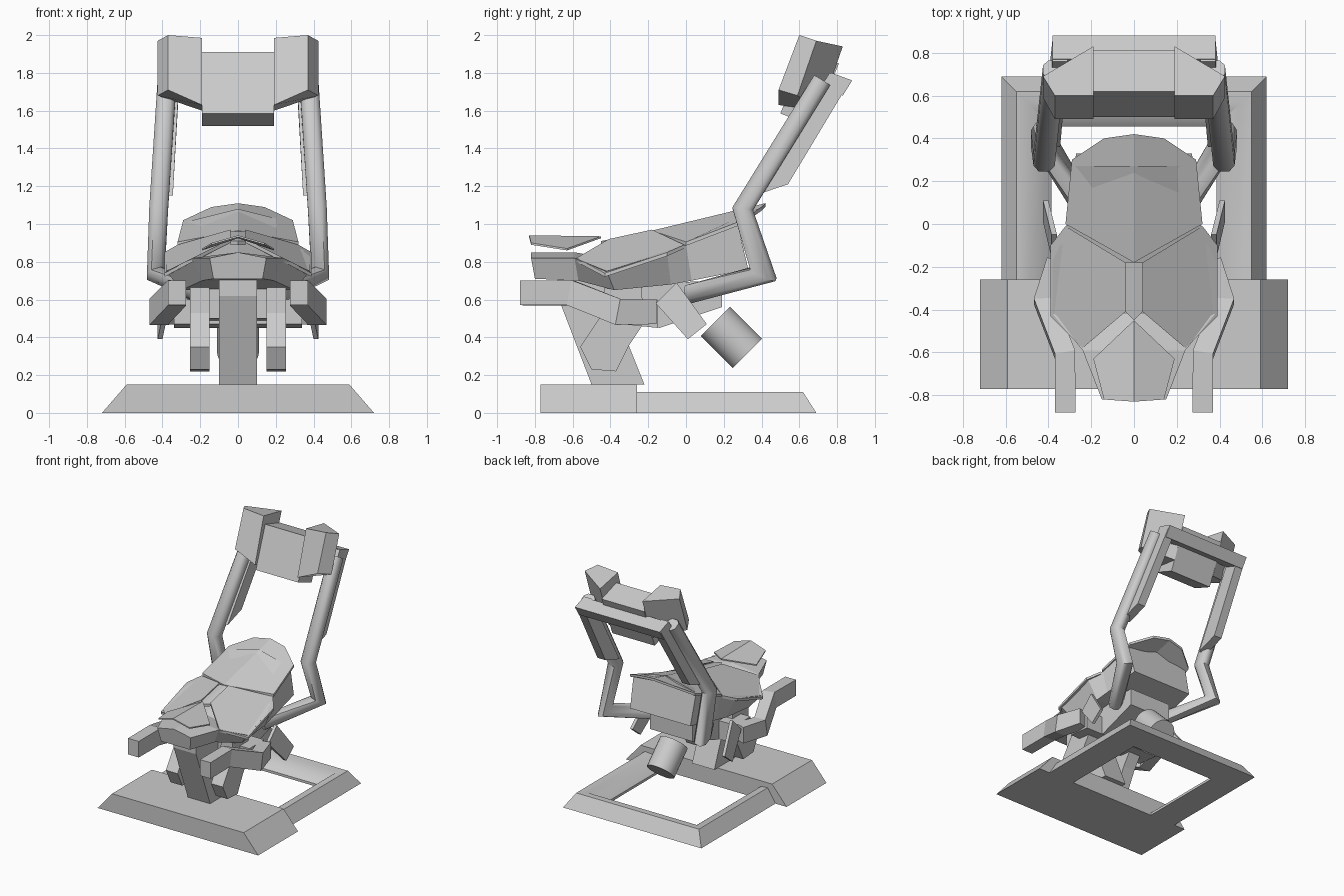
import bpy, bmesh
from math import radians
from mathutils import Vector

cube = bpy.data.objects.get("Cube")
if cube:
    bpy.data.objects.remove(cube, do_unlink=True)

grey = bpy.data.materials.new("plain grey")
grey.use_nodes = True
COLOUR = (0.6, 0.6, 0.6, 1)
grey.diffuse_color = COLOUR
grey.node_tree.nodes["Principled BSDF"].inputs["Base Color"].default_value = COLOUR


def finish(name, bm, smooth=0):
    """Turn a bmesh into a named grey object."""
    bmesh.ops.recalc_face_normals(bm, faces=bm.faces)
    mesh = bpy.data.meshes.new(name)
    bm.to_mesh(mesh)
    bm.free()
    mesh.materials.append(grey)
    ob = bpy.data.objects.new(name, mesh)
    bpy.context.collection.objects.link(ob)
    if smooth:
        bpy.ops.object.select_all(action="DESELECT")
        ob.select_set(True)
        bpy.context.view_layer.objects.active = ob
        bpy.ops.object.shade_smooth_by_angle(angle=radians(smooth))
    return ob


def loft(name, rings, smooth=0, closed=False):
    """Skin a run of equal rings; cap the ends unless closed."""
    bm = bmesh.new()
    rows = [[bm.verts.new(p) for p in ring] for ring in rings]
    n = len(rows[0])
    pairs = list(zip(rows, rows[1:]))
    if closed:
        pairs.append((rows[-1], rows[0]))
    else:
        bm.faces.new(rows[0])
        bm.faces.new(rows[-1])
    for a, b in pairs:
        for i in range(n):
            j = (i + 1) % n
            bm.faces.new((a[i], a[j], b[j], b[i]))
    return finish(name, bm, smooth)


def prism(name, x0, x1, profile):
    """Side profile in y, z pushed across x."""
    return loft(name, [[(x, y, z) for y, z in profile] for x in (x0, x1)])


def slab(name, points, drop):
    """Outline with a thickness going straight down."""
    return loft(name, [points, [(x, y, z - drop) for x, y, z in points]])


def flip(points, side):
    return [(side * x, y, z) for x, y, z in points]


def sweep(name, path, section, smooth=0):
    """Carry a flat section along a path, mitred at each bend."""
    path = [Vector(p) for p in path]
    rings = []
    for i, p in enumerate(path):
        before = (p - path[i - 1]).normalized() if i else None
        after = (path[i + 1] - p).normalized() if i + 1 < len(path) else None
        before, after = before or after, after or before
        tangent = (before + after).normalized()
        across = Vector((1, 0, 0))
        across = (across - tangent * across.dot(tangent)).normalized()
        up = across.cross(tangent)
        grow = 1 / max(0.5, tangent.dot(before))
        rings.append([p + across * u + up * v * grow for u, v in section])
    return loft(name, rings, smooth)


# Floor base: wide front block and a rear frame
loft("base_block", [[(-0.72, y, 0), (0.72, y, 0), (0.59, y, 0.15), (-0.59, y, 0.15)]
                    for y in (-0.77, -0.26)])
frame = [(0, 0), (0.07, 0.11), (0.13, 0.105), (0.235, 0.02), (0.235, 0)]
rings = []
for sx, y_end, inward in ((-1, -0.28, 0), (-1, 0.69, 1), (1, 0.69, 1), (1, -0.28, 0)):
    rings.append([(sx * (0.62 - d), y_end - d * inward, h) for d, h in frame])
loft("base_rear_frame", rings, 50)

# Leaning column and under-seat parts
prism("column", -0.1, 0.1, [(-0.68, 0.62), (-0.5, 0.15), (-0.22, 0.15),
                            (-0.36, 0.5), (-0.36, 0.72), (-0.68, 0.72)])
prism("seat_bracket", -0.19, 0.19, [(-0.4, 0.5), (-0.14, 0.45), (0.19, 0.56),
                                    (0.19, 0.7), (-0.4, 0.68)])
prism("cross_beam", -0.34, 0.34, [(-0.34, 0.47), (-0.15, 0.45), (-0.15, 0.6), (-0.34, 0.6)])

# Rear counterweight cylinder
bm = bmesh.new()
bmesh.ops.create_cone(bm, cap_ends=True, segments=24, radius1=0.11, radius2=0.11, depth=0.24)
weight = finish("counterweight", bm, 40)
weight.location = (0, 0.24, 0.4)
weight.rotation_euler = (radians(45), 0, 0)

# Padded seat body
sections = [(-0.82, -0.8, 0.13, 0.15, 0.71, 0.82), (-0.59, -0.57, 0.19, 0.24, 0.7, 0.82),
            (-0.42, -0.38, 0.3, 0.38, 0.65, 0.75), (-0.1, -0.08, 0.3, 0.38, 0.68, 0.85),
            (0, 0.03, 0.29, 0.31, 0.7, 0.89), (0.27, 0.33, 0.27, 0.28, 0.76, 1.01)]
loft("seat_body", [[(-wb, yb, zb), (wb, yb, zb), (wt, yt, zt),
                    (0, yt, zt + (0.03 if yt < -0.5 else 0.07)), (-wt, yt, zt)]
                   for yt, yb, wb, wt, zb, zt in sections])

# Upper cushion shells, split along the centre ridge
for side, word in ((1, "left"), (-1, "right")):
    slab("back_cushion_" + word, flip([(0, -0.18, 0.965), (0.32, 0, 0.905), (0.29, 0.3, 1.02),
                                       (0.14, 0.4, 1.09), (0, 0.42, 1.11)], side), 0.02)
    slab("side_cushion_" + word, flip([(0.04, -0.18, 0.97), (0.32, -0.01, 0.89),
                                       (0.39, -0.1, 0.85), (0.39, -0.43, 0.74),
                                       (0.24, -0.58, 0.82), (0.04, -0.41, 0.92)], side), 0.02)
    slab("nose_flap_" + word, flip([(0, -0.45, 0.935), (0.19, -0.63, 0.87),
                                    (0.14, -0.82, 0.9), (0, -0.83, 0.94)], side), 0.01)
    slab("ridge_strip_" + word, flip([(0, -0.18, 0.96), (0.04, -0.18, 0.96),
                                      (0.04, -0.41, 0.91), (0, -0.45, 0.91)], side), 0.02)

# Paired parts
bar = [(-0.048, -0.065), (0.048, -0.065), (0.048, 0.065), (-0.048, 0.065)]
tube = [(-0.05, -0.025), (-0.025, -0.05), (0.025, -0.05), (0.05, -0.025),
        (0.05, 0.025), (0.025, 0.05), (-0.025, 0.05), (-0.05, 0.025)]
for side, word in ((1, "left"), (-1, "right")):
    # Forward arm, bowed outward and stepped down
    sweep("front_arm_" + word, flip([(0.322, -0.88, 0.635), (0.322, -0.61, 0.635),
                                     (0.42, -0.36, 0.535), (0.36, -0.17, 0.535)], side), bar)
    # Hanging leg rest
    prism("leg_rest_" + word, side * 0.15, side * 0.255,
          [(-0.43, 0.7), (-0.44, 0.53), (-0.56, 0.35), (-0.5, 0.23), (-0.37, 0.22),
           (-0.3, 0.36), (-0.22, 0.48), (-0.24, 0.7)])
    # Tilted hip plate
    loft("hip_plate_" + word, [flip([(x, -0.16, 0.58), (x, -0.05, 0.69),
                                     (x + 0.04, 0.11, 0.47), (x + 0.04, 0.01, 0.39)], side)
                               for x in (0.36, 0.385)])
    # Bent support tube
    sweep("support_tube_" + word, flip([(0.2, 0.02, 0.63), (0.435, 0.41, 0.735),
                                        (0.42, 0.3, 1.08), (0.375, 0.72, 1.76)], side), tube, 50)
    # Rail behind the tube
    loft("back_rail_" + word, [flip([(x + 0.035, 0.36, 1.15), (x + 0.035, 0.54, 1.21),
                                     (x, 0.87, 1.76), (x, 0.76, 1.8)], side)
                               for x in (0.31, 0.38)])
    # Headrest wing
    top = [(0.19, 0.6, 1.985), (0.37, 0.6, 2.0), (0.425, 0.69, 1.97), (0.19, 0.83, 1.94)]
    low = [(0.19, 0.49, 1.63), (0.37, 0.49, 1.71), (0.425, 0.59, 1.68), (0.19, 0.71, 1.6)]
    loft("headrest_wing_" + word, [flip(top, side), flip(low, side)])

# Top crossbar and headrest centre
prism("top_crossbar", -0.38, 0.38, [(0.88, 1.76), (0.77, 1.8), (0.72, 1.72), (0.83, 1.68)])
prism("headrest_centre", -0.19, 0.19, [(0.62, 1.91), (0.81, 1.85), (0.67, 1.52), (0.5, 1.585)])
